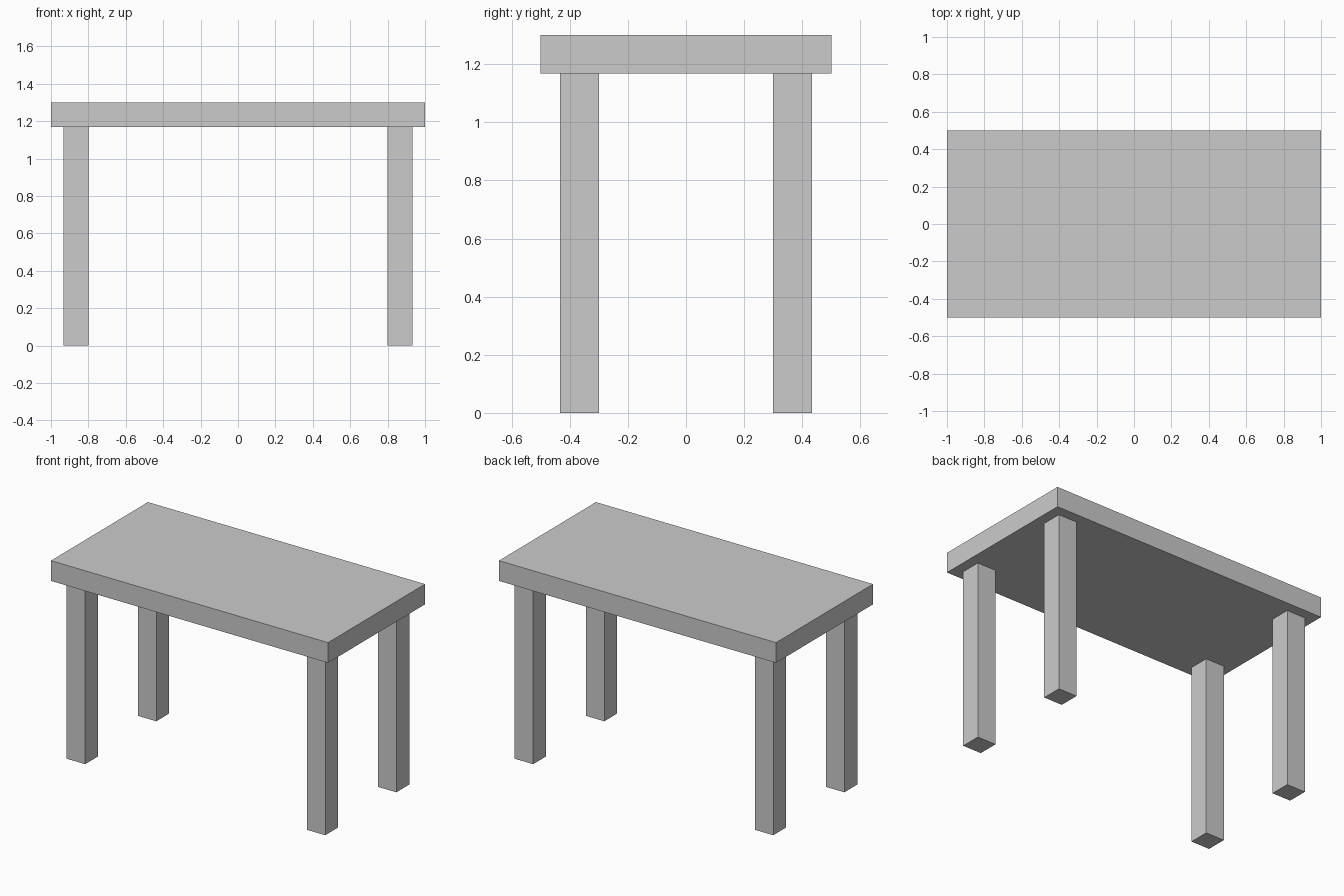
import bpy

if "Cube" in bpy.data.objects:
    bpy.data.objects.remove(bpy.data.objects["Cube"])


def box(name, center, size):
    bpy.ops.mesh.primitive_cube_add(size=1, location=center)
    obj = bpy.context.object
    obj.name = name
    obj.scale = size
    bpy.ops.object.transform_apply(location=False, rotation=False, scale=True)
    return obj


HEIGHT = 1.30
THICK = 0.132
LEG = 0.133
LEG_H = HEIGHT - THICK

# Table top slab
box("table_top", (0, 0, HEIGHT - THICK / 2), (2, 1, THICK))

# Four square legs, inset equally from the edges
for side, sx in (("left", -1), ("right", 1)):
    for end, sy in (("front", -1), ("back", 1)):
        box(f"{end}_{side}_leg", (sx * 0.8665, sy * 0.3665, LEG_H / 2), (LEG, LEG, LEG_H))
